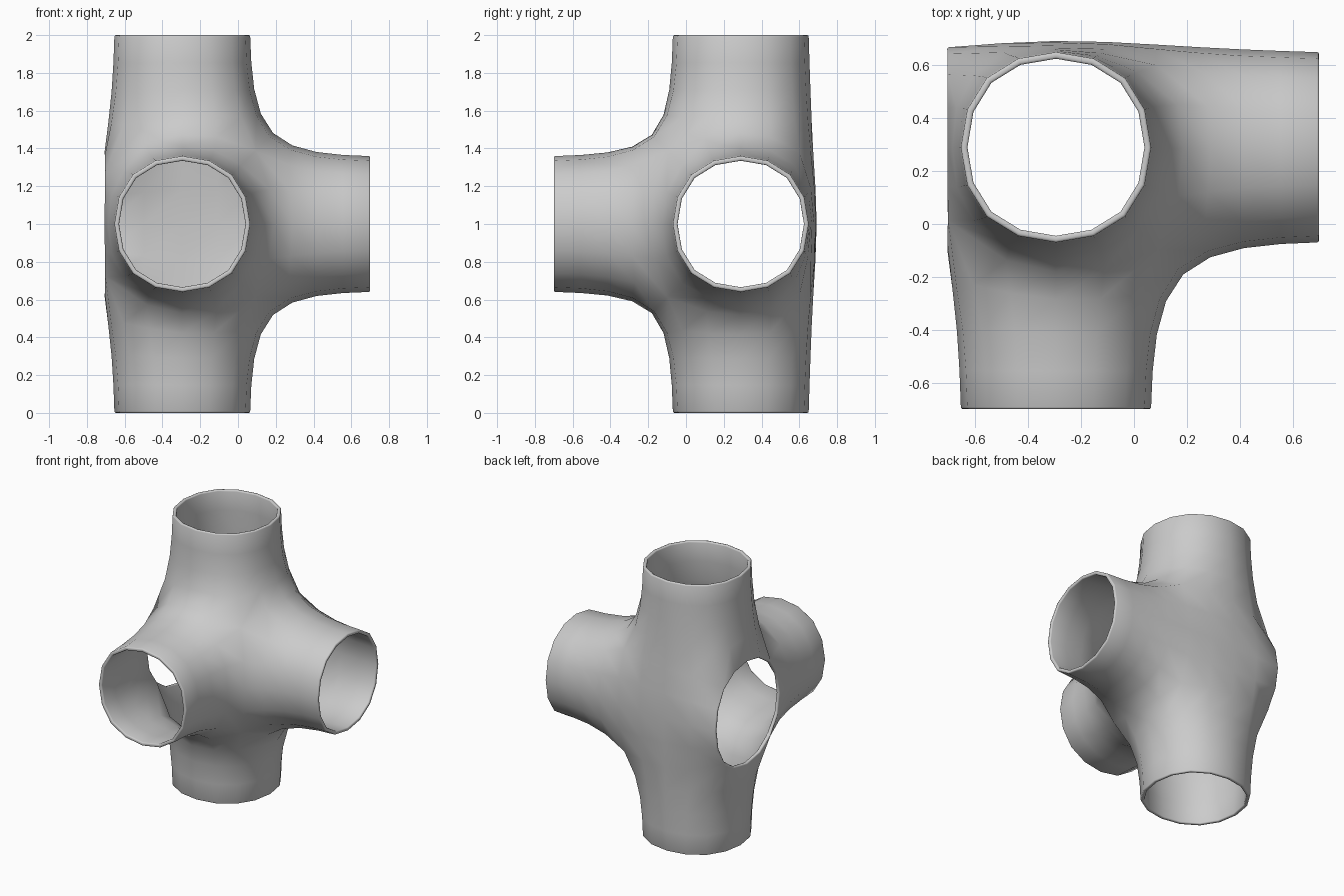
import bpy, bmesh
from mathutils import Vector

if "Cube" in bpy.data.objects:
    bpy.data.objects.remove(bpy.data.objects["Cube"])

CENTER = Vector((-0.295, 0.29, 1.0))
HUB = 0.412      # half size of the hub cage
END = 0.392      # half size of the tube end cage

# Hub cage: a cube whose sides grow into square tubes
bm = bmesh.new()
bmesh.ops.create_cube(bm, size=2 * HUB)
bm.normal_update()
hub_faces = list(bm.faces)


def side(direction):
    return max(hub_faces, key=lambda f: f.normal.dot(direction))


# Top, bottom, right and front tubes: direction and distance from hub centre
arms = [((0, 0, 1), 1.0), ((0, 0, -1), 1.0), ((1, 0, 0), 0.995), ((0, -1, 0), 0.99)]
opened = []
for d, length in arms:
    d = Vector(d)
    face = side(d)
    ring = list(face.verts)
    tip = [bm.verts.new((v.co - d * v.co.dot(d)) * (END / HUB) + d * length) for v in ring]
    for i in range(4):
        j = (i + 1) % 4
        bm.faces.new((ring[i], ring[j], tip[j], tip[i]))
    opened.append(face)

# Left side is an open port without a tube; the back stays closed
opened.append(side(Vector((-1, 0, 0))))
bmesh.ops.delete(bm, geom=opened, context='FACES_ONLY')

mesh = bpy.data.meshes.new("pipe_junction")
bm.to_mesh(mesh)
bm.free()
obj = bpy.data.objects.new("pipe_junction", mesh)
obj.location = CENTER
bpy.context.collection.objects.link(obj)
bpy.context.view_layer.objects.active = obj
obj.select_set(True)

# Round the cage, give it a thin wall, soften the lips
sub = obj.modifiers.new("round", 'SUBSURF')
sub.levels = sub.render_levels = 2
wall = obj.modifiers.new("wall", 'SOLIDIFY')
wall.thickness = 0.025
wall.offset = -1
lip = obj.modifiers.new("lip", 'BEVEL')
lip.width = 0.008
lip.segments = 2
lip.limit_method = 'ANGLE'
lip.angle_limit = 1.0
for name in ("round", "wall", "lip"):
    bpy.ops.object.modifier_apply(modifier=name)
bpy.ops.object.shade_smooth_by_angle(angle=0.9)
